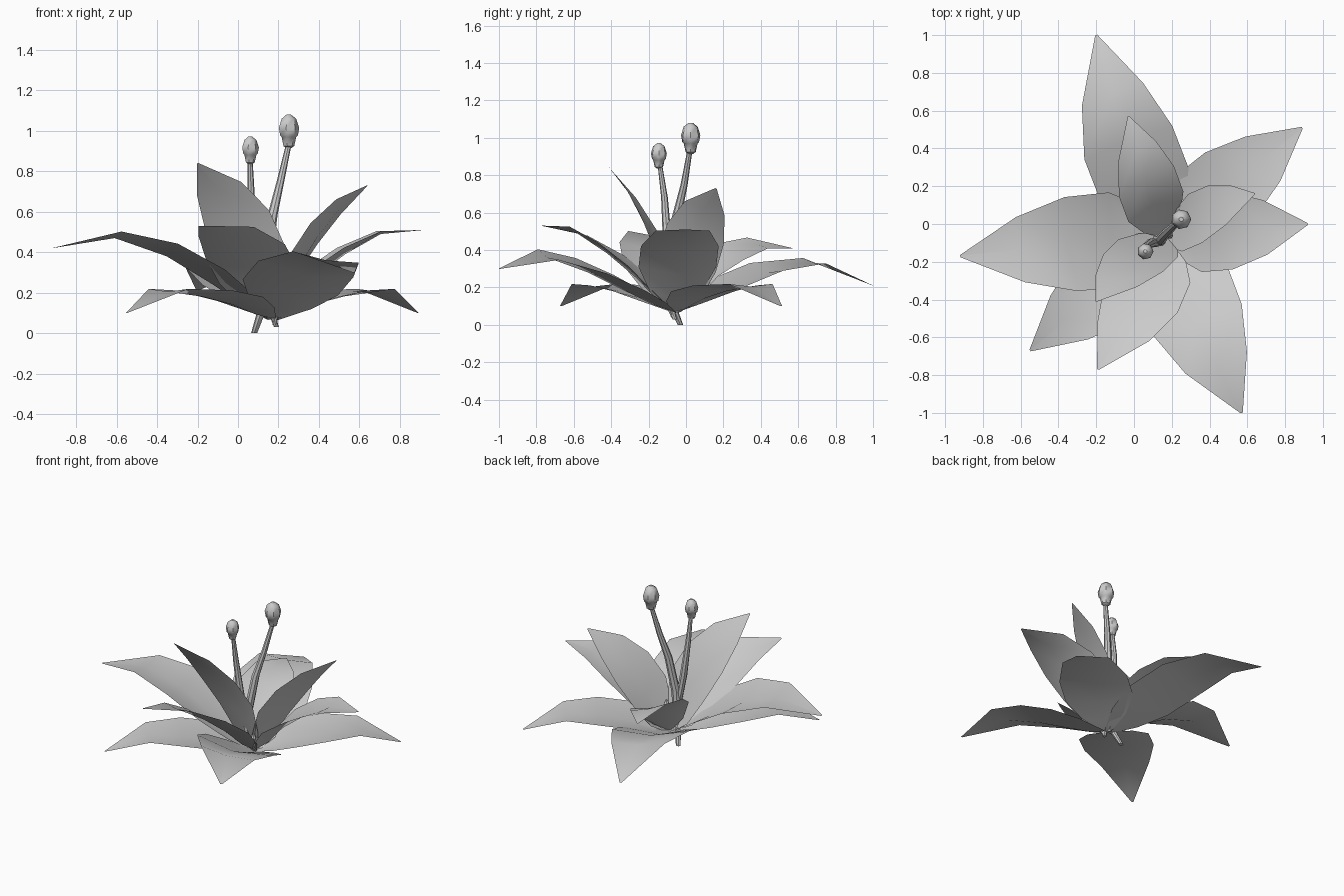
import bpy, bmesh, math
from mathutils import Vector

cube = bpy.data.objects.get("Cube")
if cube:
    bpy.data.objects.remove(cube, do_unlink=True)

grey = bpy.data.materials.new("soft_grey")
grey.use_nodes = True
COLOUR = (0.6, 0.6, 0.6, 1)
grey.diffuse_color = COLOUR
grey.node_tree.nodes["Principled BSDF"].inputs["Base Color"].default_value = COLOUR

HEART = Vector((0.17, -0.06, 0.07))      # where all petals meet


def finish(bm, name, angle):
    mesh = bpy.data.meshes.new(name)
    bm.to_mesh(mesh)
    bm.free()
    mesh.materials.append(grey)
    ob = bpy.data.objects.new(name, mesh)
    bpy.context.collection.objects.link(ob)
    bpy.ops.object.select_all(action='DESELECT')
    ob.select_set(True)
    bpy.context.view_layer.objects.active = ob
    bpy.ops.object.shade_smooth_by_angle(angle=math.radians(angle))
    return ob


def petal(name, tip, heights, width, cup, roll, bend=0.0):
    """Cupped leaf blade: rib heights at each row, rolled about its rising rib, bent sideways."""
    along = Vector((tip[0] - HEART.x, tip[1] - HEART.y, 0))
    z1, z2, z3, z_tip = heights
    z0 = HEART.z + 0.35 * (z1 - HEART.z)
    # fraction along the rib, half width, rib height, cup strength
    rows = [(0, 0.03, HEART.z, 0), (0.12, 0.16, z0, 0.8), (0.27, 0.245, z1, 1),
            (0.48, 0.245, z2, 0.8), (0.715, 0.17, z3, 0.35), (1, 0.006, z_tip, 0)]
    rib = (along * 0.715 + Vector((0, 0, z3 - HEART.z))).normalized()
    flat_side = Vector((along.y, -along.x, 0)).normalized()
    flat_up = flat_side.cross(rib)
    a = math.radians(roll)
    side = flat_side * math.cos(a) + flat_up * math.sin(a)
    up = side.cross(rib)
    bm = bmesh.new()
    grid = []
    for t, half, z, c in rows:
        mid = HEART + along * t + flat_side * bend * math.sin(math.pi * t)
        mid.z = z
        grid.append([bm.verts.new(mid + side * (s * half * width) + up * (abs(s) * cup * c))
                     for s in (-1, 0, 1)])
    for p, q in zip(grid, grid[1:]):
        for i in (0, 1):
            bm.faces.new((p[i], p[i + 1], q[i + 1], q[i]))
    return finish(bm, name, 60)


def lathe_path(name, points, sides=8):
    """Tube of varying radius: each point is x, y, z, radius."""
    bm = bmesh.new()
    rings = []
    for x, y, z, r in points:
        rings.append([bm.verts.new((x + r * math.cos(k * math.tau / sides),
                                    y + r * math.sin(k * math.tau / sides), z))
                      for k in range(sides)])
    for a, b in zip(rings, rings[1:]):
        for k in range(sides):
            n = (k + 1) % sides
            bm.faces.new((a[k], a[n], b[n], b[k]))
    bm.faces.new(rings[0][::-1])
    bm.faces.new(rings[-1])
    return finish(bm, name, 40)


def anther(name, x, y, z, size):
    profile = [(0.014, -0.09), (0.028, -0.08), (0.038, -0.035), (0.046, -0.028),
               (0.053, 0.01), (0.038, 0.055), (0.012, 0.075)]
    lathe_path(name, [(x, y, z + h * size, r * size) for r, h in profile], 7)


# Petals: tip position, rib heights, width scale, cup, roll in degrees, sideways bend
petal("back_petal", (-0.20, 1.0), (0.18, 0.28, 0.33, 0.21), 1.02, 0.04, -5, -0.03)
petal("left_back_petal", (0.89, 0.51), (0.14, 0.18, 0.205, 0.10), 0.88, 0.04, 0)
petal("left_petal", (0.92, 0.0), (0.27, 0.39, 0.49, 0.51), 0.85, 0.05, 0)
petal("left_front_petal", (0.57, -1.0), (0.18, 0.28, 0.36, 0.30), 1.03, 0.05, 10, 0.03)
petal("front_petal", (-0.19, -0.77), (0.25, 0.38, 0.49, 0.53), 0.86, 0.04, -12, -0.04)
petal("right_front_petal", (-0.55, -0.67), (0.14, 0.18, 0.205, 0.10), 0.9, 0.04, 0)
petal("right_petal", (-0.92, -0.17), (0.24, 0.38, 0.47, 0.42), 1.03, 0.06, -5)
petal("inner_back_petal", (-0.03, 0.57), (0.28, 0.37, 0.43, 0.41), 0.70, 0.03, -18, -0.02)
petal("inner_left_petal", (0.64, 0.16), (0.32, 0.48, 0.62, 0.73), 0.66, 0.03, 36)
petal("inner_front_petal", (-0.20, -0.41), (0.37, 0.55, 0.71, 0.84), 0.70, 0.03, -34)

# Two tall stamens with egg-shaped anthers
lathe_path("tall_filament", [(0.08, -0.03, 0, 0.015), (0.12, -0.08, 0.12, 0.022),
                             (0.14, -0.085, 0.35, 0.028), (0.17, -0.05, 0.58, 0.025),
                             (0.21, -0.01, 0.75, 0.019), (0.25, 0.02, 0.93, 0.014)])
anther("tall_anther", 0.25, 0.025, 1.005, 1.0)
lathe_path("short_filament", [(0.19, -0.06, 0.03, 0.012), (0.15, -0.10, 0.15, 0.02),
                              (0.09, -0.10, 0.45, 0.024), (0.065, -0.115, 0.68, 0.018),
                              (0.06, -0.14, 0.86, 0.012)])
anther("short_anther", 0.06, -0.145, 0.91, 0.82)

# Small undeveloped stamens at the heart
for i, (x, y, h) in enumerate([(0.19, -0.06, 0.26), (0.21, -0.13, 0.2)]):
    lathe_path(f"small_stamen_{i + 1}", [(0.18, -0.07, 0.04, 0.01), (x, y, h - 0.03, 0.01),
                                         (x, y, h - 0.01, 0.018), (x, y, h + 0.015, 0.006)], 6)
